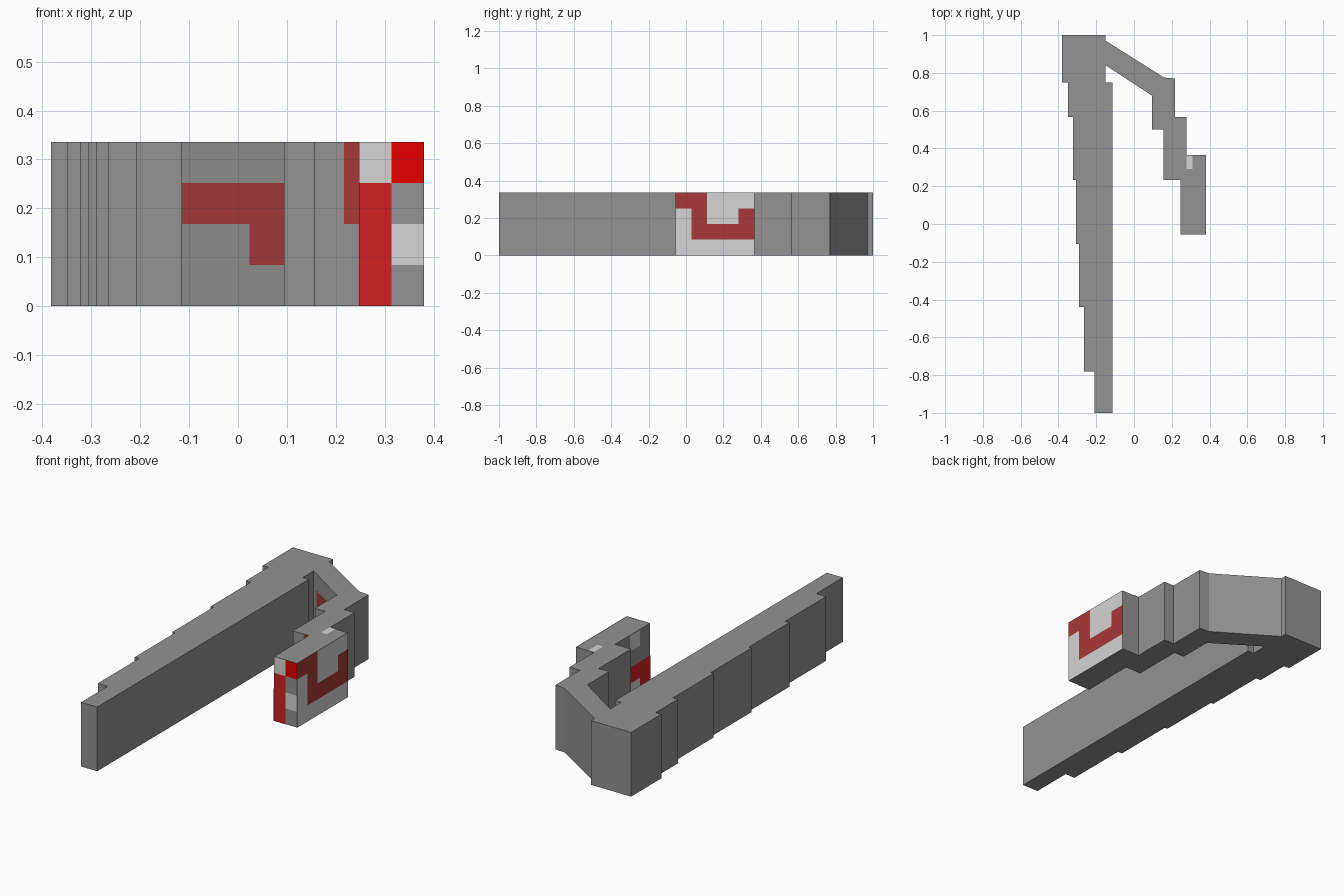
import bpy
from mathutils import Vector

cube = bpy.data.objects.get("Cube")
if cube:
    bpy.data.objects.remove(cube, do_unlink=True)

HEIGHT = 0.336
CELL_H = HEIGHT / 4


def material(name, rgb):
    m = bpy.data.materials.new(name)
    m.use_nodes = True
    m.diffuse_color = (*rgb, 1)
    m.node_tree.nodes["Principled BSDF"].inputs["Base Color"].default_value = (*rgb, 1)
    return m


GREY = material("mid grey", (0.29, 0.29, 0.29))
PAINTS = {
    "L": material("light grey", (0.66, 0.66, 0.66)),
    "B": material("bright red", (0.87, 0.0, 0.0)),
    "R": material("red", (0.64, 0.016, 0.016)),
    "D": material("dull red", (0.39, 0.04, 0.04)),
}


def add_mesh(name, verts, faces, mats):
    mesh = bpy.data.meshes.new(name)
    mesh.from_pydata(verts, [], faces)
    for m in mats:
        mesh.materials.append(m)
    obj = bpy.data.objects.new(name, mesh)
    bpy.context.collection.objects.link(obj)
    return obj


def prism(name, outline):
    """Extrude a counter-clockwise plan outline to full height."""
    n = len(outline)
    verts = [(x, y, z) for z in (0, HEIGHT) for x, y in outline]
    faces = [tuple(reversed(range(n))), tuple(range(n, 2 * n))]
    faces += [(i, (i + 1) % n, (i + 1) % n + n, i + n) for i in range(n)]
    return add_mesh(name, verts, faces, [GREY])


def panel(name, corner, across, down, rows):
    """Paint a cell pattern just off a face; rows run from its upper left corner."""
    across, down = Vector(across), Vector(down)
    normal = down.cross(across).normalized()
    start = Vector(corner) + normal * 0.002
    keys = sorted(set("".join(rows)) - {"."})
    verts, faces, slots = [], [], []
    for r, row in enumerate(rows):
        for c, key in enumerate(row):
            if key == ".":
                continue
            p = start + across * c + down * r
            k = len(verts)
            verts += [p, p + down, p + down + across, p + across]
            faces.append((k, k + 1, k + 2, k + 3))
            slots.append(keys.index(key))
    obj = add_mesh(name, verts, faces, [PAINTS[k] for k in keys])
    for poly, slot in zip(obj.data.polygons, slots):
        poly.material_index = slot


# Long arm: straight inner side, outer side stepping out towards the back
steps = [(-0.208, -1.0), (-0.265, -0.78), (-0.29, -0.44), (-0.306, -0.105),
         (-0.322, 0.233), (-0.35, 0.567), (-0.382, 0.75)]
ends = [y for _, y in steps[1:]] + [1.0]
outer = [p for (x, y), end in zip(steps, ends) for p in ((x, y), (x, end))]
inner = [(-0.115, -1.0), (-0.115, 0.75), (-0.15, 0.75), (-0.15, 1.0)]
prism("long_arm", inner + outer[::-1])

# Slanted link and stepped short arm
prism("slanted_link", [(-0.15, 0.97), (-0.15, 0.84), (0.095, 0.68), (0.095, 0.5),
                       (0.155, 0.5), (0.155, 0.233), (0.277, 0.233), (0.277, 0.567),
                       (0.217, 0.567), (0.217, 0.77), (0.16, 0.775)])

# End block of the short arm
prism("end_block", [(0.247, -0.055), (0.38, -0.055), (0.38, 0.365),
                    (0.277, 0.365), (0.277, 0.233), (0.247, 0.233)])

# Painted panels
drop = (0, 0, -CELL_H)
panel("end_block_outer_paint", (0.38, -0.055, HEIGHT), (0, 0.084, 0), drop,
      ["DDLLL", "LDLLD", "LDDDD", "LLLLL"])
panel("end_block_front_paint", (0.247, -0.055, HEIGHT), (0.0665, 0, 0), drop,
      ["LB", "R.", "RL", "R."])
panel("end_block_inner_paint", (0.247, 0.113, HEIGHT), (0, -0.084, 0), drop,
      ["L.", "..", "RR", "LR"])
panel("end_block_top_paint", (0.277, 0.365, HEIGHT), (0.033, 0, 0), (0, -0.075, 0), ["L"])
panel("short_arm_front_paint", (0.217, 0.233, HEIGHT), (0.03, 0, 0), drop, ["D", "D"])
panel("link_inner_paint", (-0.115, 0.817, HEIGHT), (0.07, -0.0457, 0), drop,
      ["...", "DDD", "..D"])
